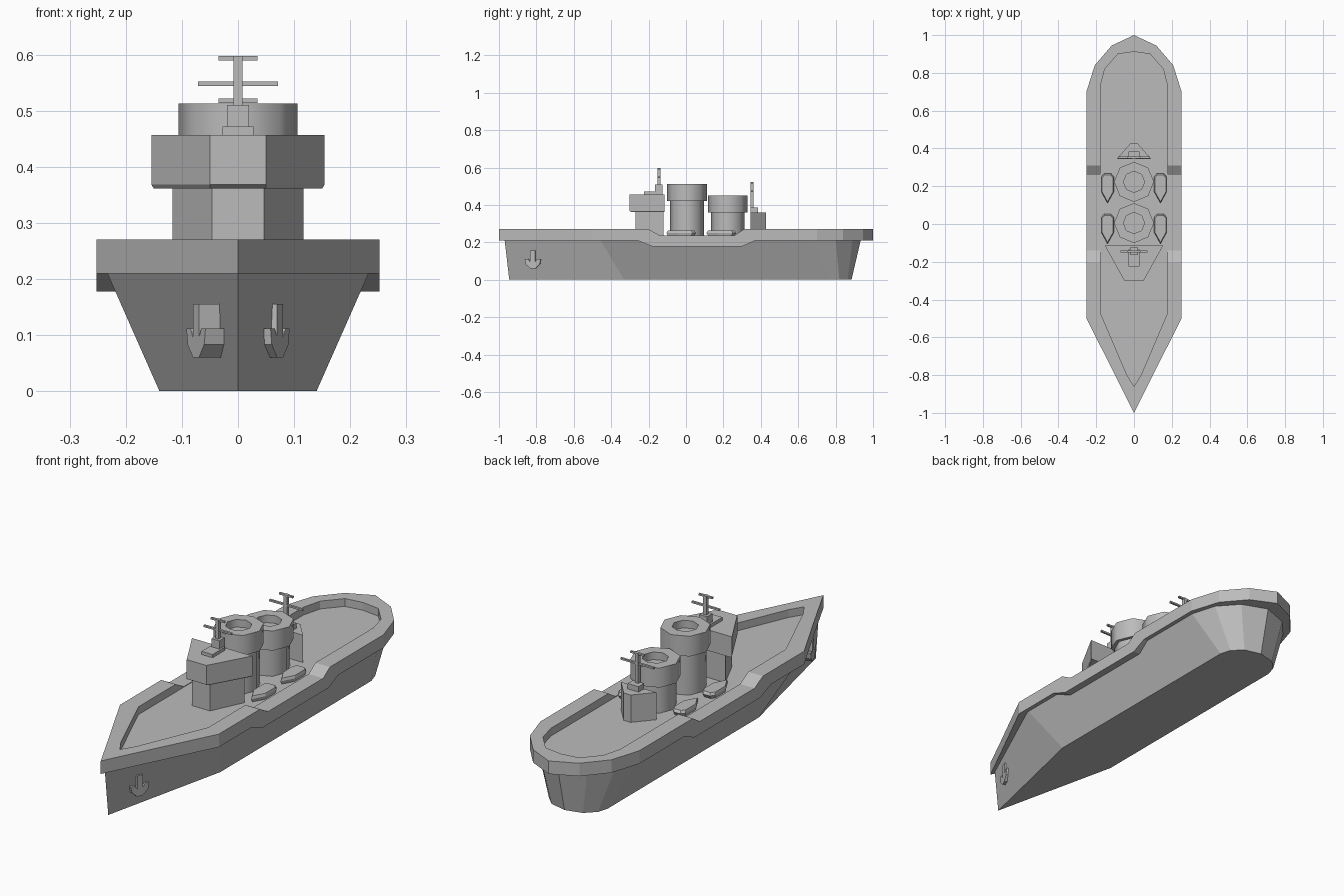
import bpy, bmesh, math
from mathutils import Vector

cube = bpy.data.objects.get("Cube")
if cube:
    bpy.data.objects.remove(cube, do_unlink=True)

grey = bpy.data.materials.new("ship_grey")
grey.use_nodes = True
tone = (0.5, 0.5, 0.5, 1)
grey.diffuse_color = tone
grey.node_tree.nodes["Principled BSDF"].inputs["Base Color"].default_value = tone


def make(name, rings, closed=False, smooth=0):
    """Skin equal-length rings; cap both ends, or join last to first."""
    bm = bmesh.new()
    loops = [[bm.verts.new(p) for p in r] for r in rings]
    pairs = list(zip(loops, loops[1:] + loops[:1]))
    for a, b in pairs if closed else pairs[:-1]:
        for i in range(len(a)):
            j = (i + 1) % len(a)
            bm.faces.new((a[i], a[j], b[j], b[i]))
    if not closed:
        bm.faces.new(loops[0][::-1])
        bm.faces.new(loops[-1])
    bmesh.ops.recalc_face_normals(bm, faces=bm.faces)
    mesh = bpy.data.meshes.new(name)
    bm.to_mesh(mesh)
    bm.free()
    mesh.materials.append(grey)
    ob = bpy.data.objects.new(name, mesh)
    bpy.context.collection.objects.link(ob)
    if smooth:
        bpy.ops.object.select_all(action='DESELECT')
        ob.select_set(True)
        bpy.context.view_layer.objects.active = ob
        bpy.ops.object.shade_smooth_by_angle(angle=math.radians(smooth))
    return ob


def mirrored(half):
    """Close a half outline that starts and ends on the centre line."""
    return half + [(-x, y) for x, y in half[-2:0:-1]]


def both(half):
    """Close a half outline that does not touch the centre line."""
    return half + [(-x, y) for x, y in half[::-1]]


def at(outline, z):
    return [(x, y, z) for x, y in outline]


def prism(name, outline, z0, z1):
    return make(name, [at(outline, z0), at(outline, z1)])


def box(name, x, y0, y1, z0, z1):
    return prism(name, [(x, y0), (x, y1), (-x, y1), (-x, y0)], z0, z1)


def dip(y, high, low, a, b, c, d):
    """Height of a rail that drops between a-b and rises between c-d."""
    if y < b:
        t = (y - a) / (b - a)
    else:
        t = (d - y) / (d - c)
    return high + (low - high) * min(1, max(0, t))


# Hull
hull_top = [(0, -.97), (.235, -.46), (.235, .68), (.2, .8), (.12, .89), (0, .935)]
hull_low = [(0, -.945), (.14, -.33), (.14, .77), (.125, .82), (.08, .865), (0, .885)]
make("hull", [at(mirrored(hull_low), 0), at(mirrored(hull_top), .215)])

# Bulwark rim, lowered amidships
steps = [-.26, -.2, -.18, -.14, .26, .3, .31, .37]
outer = [(0, -1), (.1, -.8), (.252, -.5)] + [(.252, y) for y in steps]
outer += [(.252, .7), (.208, .84), (.118, .945), (0, 1)]
inner = [(0, -.86), (.037, -.8), (.178, -.47)] + [(.178, y) for y in steps]
inner += [(.178, .73), (.155, .82), (.085, .9), (0, .912)]
outer, inner = mirrored(outer), mirrored(inner)


def top(y):
    return dip(y, .27, .237, -.2, -.14, .26, .31)


def low(y):
    return dip(y, .21, .178, -.26, -.18, .3, .37)


make("rim", [[(x, y, f(y)) for x, y in o]
             for o, f in ((outer, low), (outer, top), (inner, top), (inner, low))],
     closed=True)

# Deck
prism("deck", inner, .2, .234)

# Bridge
prism("bridge_lower", both([(.046, -.27), (.117, -.12)]), .23, .365)
make("bridge_upper", [at(both([(.05, -.29), (.15, -.115)]), .361),
                      at(both([(.05, -.302), (.154, -.115)]), .368),
                      at(both([(.05, -.302), (.154, -.115)]), .457)])
prism("aft_bridge", both([(.09, .345), (.018, .428)]), .23, .36)


# Funnels: shaft, collar and a sunken mouth
def funnel(name, y, collar, rim):
    def ring(r, z):
        return [(r * math.cos(k * math.pi / 4), y + r * math.sin(k * math.pi / 4), z)
                for k in range(8)]
    make(name, [ring(.09, .23), ring(.09, collar), ring(.106, collar),
                ring(.106, rim), ring(.056, rim), ring(.056, rim - .035)], smooth=50)


funnel("front_funnel", .005, .42, .513)
funnel("rear_funnel", .223, .36, .45)


# Masts with two crossbars
def mast(name, y, foot, tip, reach):
    box(name + "_post", .008, y - .008, y + .008, foot, tip)
    box(name + "_top_bar", .035, y - .005, y + .005, tip - .008, tip)
    box(name + "_long_bar", reach, y - .005, y + .005, tip - .053, tip - .045)


mast("front_mast", -.145, .45, .597, .071)
mast("rear_mast", .352, .35, .522, .085)
box("front_mast_base", .028, -.225, -.135, .45, .472)
box("front_mast_socket", .02, -.165, -.125, .45, .51)
box("rear_mast_base", .028, .345, .385, .35, .385)

# Lifeboats
boat = [(0, -.08), (.033, -.02), (.033, .06), (.018, .078)]
boat_plan = boat + [(-x, y) for x, y in boat[:0:-1]]
for side, sx in (("left", 1), ("right", -1)):
    for place, cy in (("front", -.025), ("rear", .19)):
        make(f"{side}_{place}_boat",
             [[(sx * .14 + x * s, cy + y * s, z) for x, y in boat_plan]
              for s, z in ((.85, .23), (1, .25), (.9, .262))])

# Anchors on the bow
shape = [(.014, .155), (.014, .095), (.026, .112), (.046, .112), (.04, .083), (.014, .06)]
for side, sx in (("left", 1), ("right", -1)):
    along, out = Vector((.37 * sx, .93, 0)), Vector((.93 * sx, -.37, 0))
    centre = Vector((.062 * sx, -.815, 0))
    make(f"{side}_anchor",
         [[centre + along * s + out * d + Vector((0, 0, z)) for s, z in both(shape)]
          for d in (-.03, .014)])
